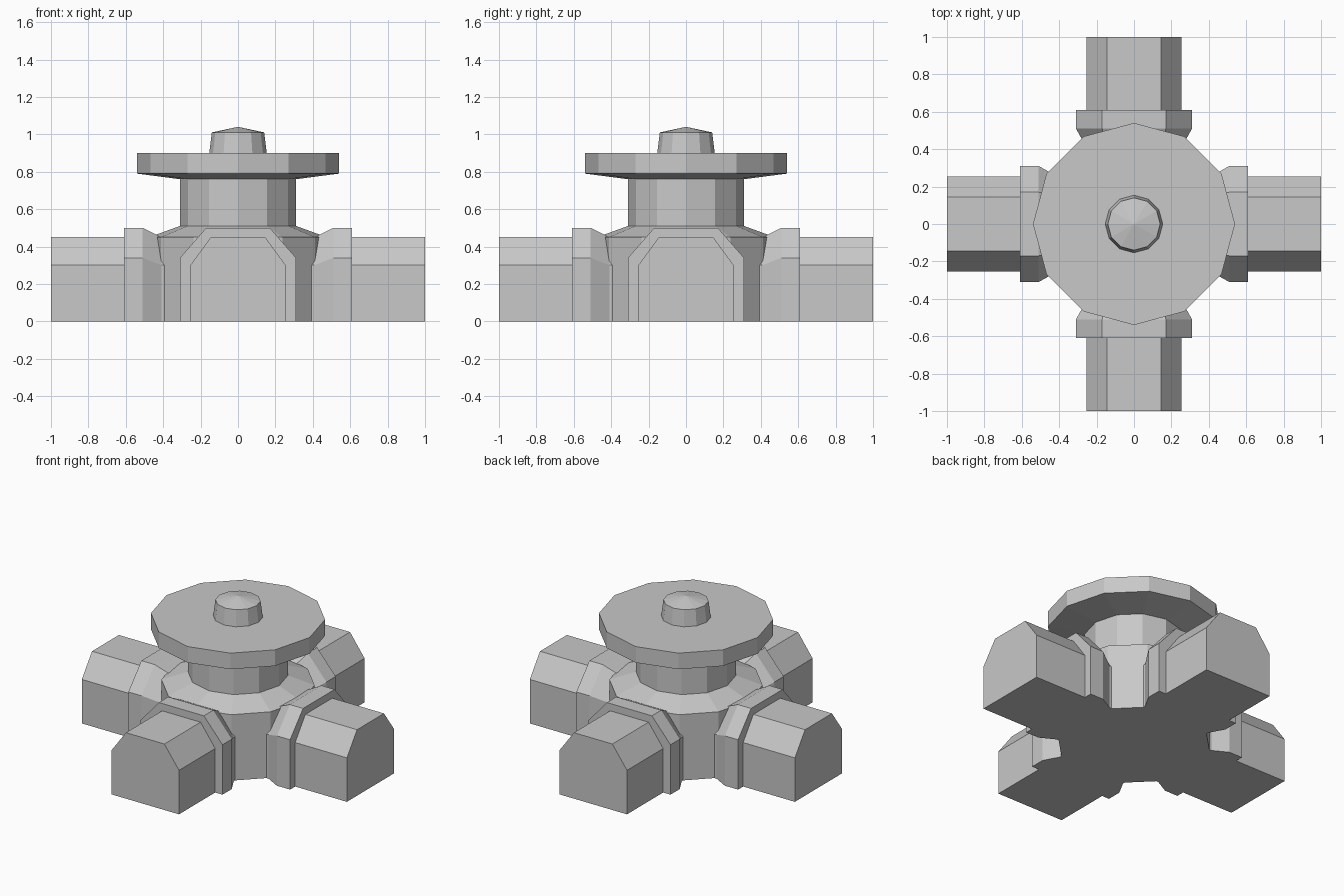
import bpy, bmesh, math

if "Cube" in bpy.data.objects:
    bpy.data.objects.remove(bpy.data.objects["Cube"])

grey = bpy.data.materials.new("plain grey")
grey.diffuse_color = (0.58, 0.58, 0.58, 1)
grey.use_nodes = True
grey.node_tree.nodes["Principled BSDF"].inputs["Base Color"].default_value = grey.diffuse_color


def finish(bm, name):
    bmesh.ops.recalc_face_normals(bm, faces=bm.faces)
    mesh = bpy.data.meshes.new(name)
    bm.to_mesh(mesh)
    bm.free()
    mesh.materials.append(grey)
    obj = bpy.data.objects.new(name, mesh)
    bpy.context.collection.objects.link(obj)
    return obj


def loft(bm, rings):
    """Skin a list of closed rings and cap both ends."""
    loops = [[bm.verts.new(p) for p in ring] for ring in rings]
    n = len(loops[0])
    for a, b in zip(loops, loops[1:]):
        for i in range(n):
            j = (i + 1) % n
            bm.faces.new((a[i], a[j], b[j], b[i]))
    bm.faces.new(loops[0])
    bm.faces.new(loops[-1])


def turned(name, profile, sides=12):
    """Twelve-sided turned part from (radius, height) pairs."""
    bm = bmesh.new()
    loft(bm, [[(r * math.cos(math.tau * i / sides),
                r * math.sin(math.tau * i / sides), z) for i in range(sides)]
              for r, z in profile])
    return bm


# Valve body with flared shoulder and neck
finish(turned("body", [(0.475, 0), (0.475, 0.45), (0.31, 0.51), (0.31, 0.77)]), "valve_body")

# Hand wheel with bevelled underside
finish(turned("wheel", [(0.31, 0.76), (0.54, 0.79), (0.54, 0.90)]), "hand_wheel")

# Tapered knob with a low pointed cap
knob = turned("knob", [(0.155, 0.89), (0.14, 1.01)])
knob.faces.ensure_lookup_table()
bmesh.ops.poke(knob, faces=[knob.faces[-1]])
max(knob.verts, key=lambda v: (v.co.z, -v.co.xy.length)).co.z = 1.04
finish(knob, "top_knob")


# Four pipe arms, each with a raised tapered collar
def section(x, half, shoulder, flat, top):
    return [(x, y, z) for y, z in ((-half, 0), (-half, shoulder), (-flat, top),
                                   (flat, top), (flat + half - flat, shoulder), (half, 0))]


PIPE = (0.255, 0.30, 0.145, 0.45)
COLLAR = (0.31, 0.34, 0.17, 0.50)
stations = [(0.30, PIPE), (0.41, PIPE), (0.51, COLLAR), (0.61, COLLAR), (0.61, PIPE), (1.0, PIPE)]
for k, side in enumerate(("right", "back", "left", "front")):
    bm = bmesh.new()
    loft(bm, [section(x, *shape) for x, shape in stations])
    arm = finish(bm, side + "_pipe")
    arm.rotation_euler.z = k * math.pi / 2
